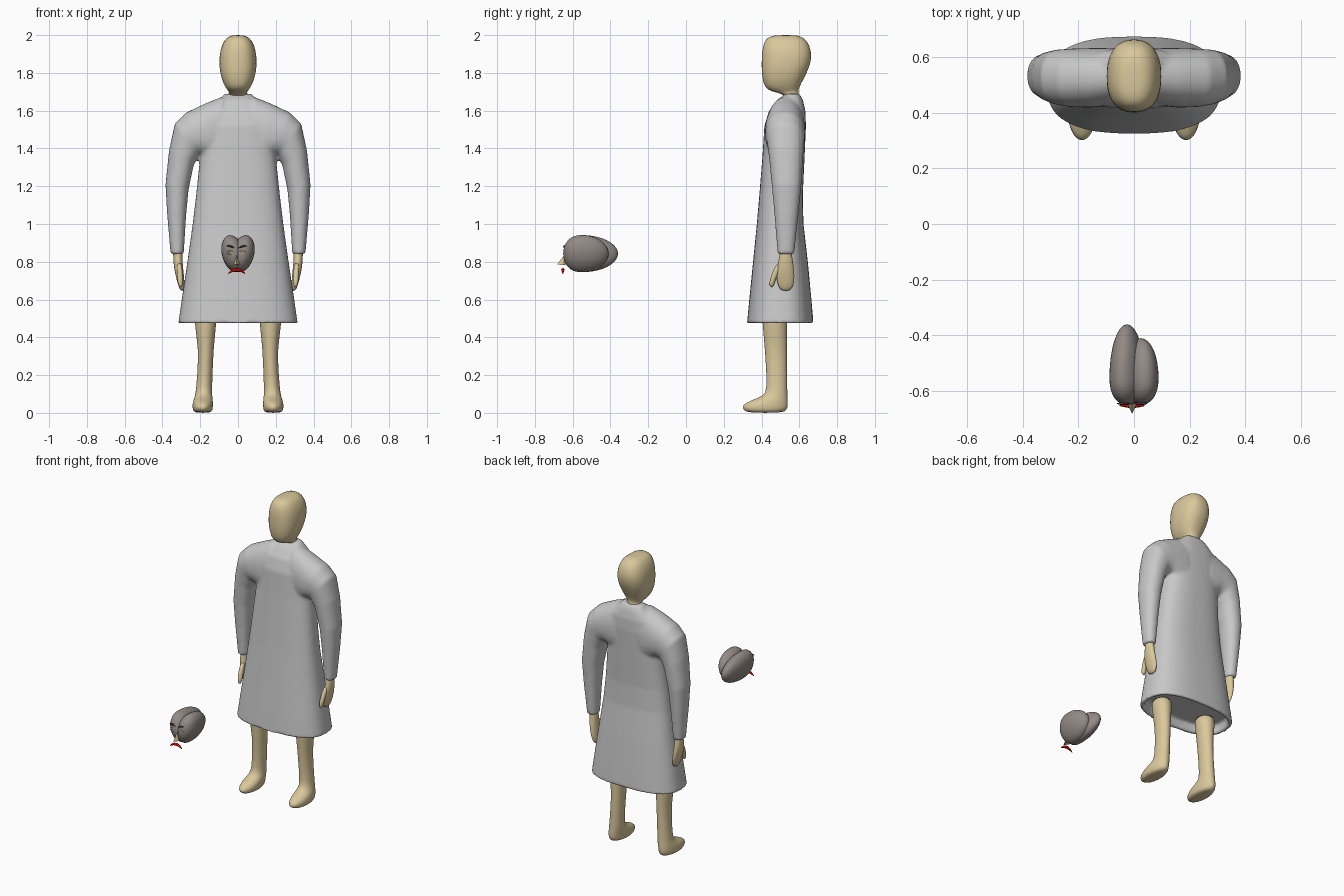
import bpy, bmesh, math
from mathutils import Vector

if "Cube" in bpy.data.objects:
    bpy.data.objects.remove(bpy.data.objects["Cube"])


def material(name, rgb):
    m = bpy.data.materials.new(name)
    m.diffuse_color = (*rgb, 1)
    m.use_nodes = True
    m.node_tree.nodes["Principled BSDF"].inputs["Base Color"].default_value = m.diffuse_color
    return m


SKIN = material("tan skin", (0.70, 0.58, 0.33))
COAT = material("light grey cloth", (0.58, 0.58, 0.58))
LOBE = material("warm grey", (0.29, 0.255, 0.24))
RED = material("red", (0.65, 0.0, 0.0))
DARK = material("dark brown", (0.05, 0.04, 0.035))


def ring(a, b, y0, y1, n=32, e=2.0):
    """Superellipse ring spanning x,z points a-b one way and y0-y1 the other."""
    cx, cz = (a[0] + b[0]) / 2, (a[1] + b[1]) / 2
    ux, uz = (a[0] - b[0]) / 2, (a[1] - b[1]) / 2
    cy, hy = (y0 + y1) / 2, (y1 - y0) / 2
    out = []
    for i in range(n):
        t = 2 * math.pi * i / n
        c, s = math.cos(t), math.sin(t)
        c = math.copysign(abs(c) ** (2 / e), c)
        s = math.copysign(abs(s) ** (2 / e), s)
        out.append(Vector((cx + ux * c, cy + hy * s, cz + uz * c)))
    return out


def loft(bm, rings):
    rows = [[bm.verts.new(p) for p in r] for r in rings]
    n = len(rows[0])
    for r, q in zip(rows, rows[1:]):
        for i in range(n):
            bm.faces.new((r[i], r[(i + 1) % n], q[(i + 1) % n], q[i]))
    bm.faces.new(rows[0])
    bm.faces.new(rows[-1][::-1])


def stack(bm, rows, e=2.0, side=1, n=32):
    """Loft of level rings, rows are (z, centre x, half width, y front, y back)."""
    loft(bm, [ring((side * x + h, z), (side * x - h, z), y0, y1, n, e)
              for z, x, h, y0, y1 in rows])


def finish(bm, name, mat, subsurf=0):
    bmesh.ops.recalc_face_normals(bm, faces=bm.faces)
    for f in bm.faces:
        f.smooth = True
    me = bpy.data.meshes.new(name)
    bm.to_mesh(me)
    bm.free()
    me.materials.append(mat)
    ob = bpy.data.objects.new(name, me)
    bpy.context.collection.objects.link(ob)
    if subsurf:
        mod = ob.modifiers.new("smooth", "SUBSURF")
        mod.levels = mod.render_levels = subsurf
    return ob


# Coat: flared body with a recessed hem, plus two sleeves, fused together
bm = bmesh.new()
stack(bm, [
    (1.69, 0, 0.07, 0.53, 0.60), (1.66, 0, 0.10, 0.485, 0.618),
    (1.60, 0, 0.17, 0.44, 0.632), (1.52, 0, 0.20, 0.415, 0.635),
    (1.36, 0, 0.20, 0.405, 0.628), (1.15, 0, 0.222, 0.388, 0.618),
    (1.00, 0, 0.24, 0.375, 0.622), (0.80, 0, 0.268, 0.355, 0.645),
    (0.60, 0, 0.298, 0.335, 0.664), (0.475, 0, 0.316, 0.323, 0.675),
    (0.475, 0, 0.292, 0.347, 0.651), (0.53, 0, 0.28, 0.36, 0.64)],
    e=2.6, n=48)
for s in (1, -1):
    sleeve = [
        (0.08, 1.675, 0.10, 1.30, 0.425, 0.632),
        (0.17, 1.64, 0.14, 1.33, 0.418, 0.632),
        (0.275, 1.59, 0.175, 1.36, 0.42, 0.63),
        (0.335, 1.53, 0.205, 1.365, 0.428, 0.627),
        (0.365, 1.39, 0.235, 1.31, 0.44, 0.62),
        (0.384, 1.21, 0.262, 1.18, 0.455, 0.61),
        (0.376, 1.06, 0.275, 1.04, 0.468, 0.595),
        (0.357, 0.84, 0.287, 0.84, 0.485, 0.573)]
    loft(bm, [ring((s * a, b), (s * c, d), y0, y1, e=2.2)
              for a, b, c, d, y0, y1 in sleeve])
coat = finish(bm, "coat", COAT)
mod = coat.modifiers.new("fuse", "REMESH")
mod.mode = "VOXEL"
mod.voxel_size = 0.009
mod.use_smooth_shade = True
mod = coat.modifiers.new("soften", "SMOOTH")
mod.factor, mod.iterations = 0.5, 8

# Head and neck
bm = bmesh.new()
stack(bm, [
    (2.0, 0, 0.025, 0.48, 0.58), (1.993, 0, 0.05, 0.44, 0.61),
    (1.97, 0, 0.076, 0.415, 0.642), (1.92, 0, 0.095, 0.402, 0.664),
    (1.86, 0, 0.10, 0.40, 0.664), (1.80, 0, 0.096, 0.40, 0.64),
    (1.74, 0, 0.077, 0.41, 0.607), (1.71, 0, 0.057, 0.43, 0.595),
    (1.698, 0, 0.046, 0.47, 0.595), (1.685, 0, 0.046, 0.53, 0.597),
    (1.62, 0, 0.05, 0.53, 0.60)], e=2.4)
finish(bm, "head", SKIN, 1)

for s, label in ((1, "left"), (-1, "right")):
    # Leg running into a pointed foot
    bm = bmesh.new()
    stack(bm, [
        (0.535, 0.172, 0.06, 0.40, 0.537), (0.48, 0.172, 0.058, 0.405, 0.536),
        (0.38, 0.171, 0.046, 0.413, 0.535), (0.30, 0.17, 0.039, 0.42, 0.535),
        (0.12, 0.18, 0.042, 0.43, 0.536), (0.09, 0.182, 0.046, 0.41, 0.538),
        (0.065, 0.185, 0.052, 0.34, 0.54), (0.042, 0.187, 0.055, 0.297, 0.54),
        (0.015, 0.187, 0.053, 0.30, 0.536), (0.0, 0.187, 0.042, 0.33, 0.51)],
        side=s, n=24)
    finish(bm, label + "_leg", SKIN, 1)
    # Mitten hand with thumb
    bm = bmesh.new()
    stack(bm, [
        (0.88, 0.32, 0.024, 0.50, 0.56), (0.84, 0.319, 0.025, 0.495, 0.56),
        (0.78, 0.317, 0.025, 0.485, 0.57), (0.72, 0.307, 0.022, 0.475, 0.577),
        (0.67, 0.299, 0.017, 0.487, 0.57), (0.645, 0.295, 0.009, 0.505, 0.55)],
        side=s, n=16)
    stack(bm, [
        (0.80, 0.312, 0.014, 0.482, 0.52), (0.74, 0.308, 0.016, 0.455, 0.49),
        (0.69, 0.305, 0.015, 0.438, 0.47), (0.665, 0.304, 0.008, 0.446, 0.462)],
        side=s, n=12)
    finish(bm, label + "_hand", SKIN, 1)

# Floating face: two tilted lobes, blunt in front and long at the back
for s, back, label in ((-1, 0.19, "right"), (1, 0.14, "left")):
    bm = bmesh.new()
    bmesh.ops.create_uvsphere(bm, u_segments=32, v_segments=20, radius=1)
    a = -0.25 * s
    for v in bm.verts:
        x, y, z = v.co.x * 0.06, v.co.y, v.co.z * 0.1
        y = -0.1 * abs(y) ** 0.8 if y < 0 else back * y
        v.co = (s * 0.025 + x * math.cos(a) - z * math.sin(a), -0.55 + y,
                0.843 + x * math.sin(a) + z * math.cos(a))
    finish(bm, label + "_lobe", LOBE)


def tube(name, mat, points, radius):
    """Tapered tube through points of (x, y, z)."""
    cu = bpy.data.curves.new(name, "CURVE")
    cu.dimensions = "3D"
    cu.bevel_depth, cu.bevel_resolution = radius, 2
    cu.use_fill_caps = True
    sp = cu.splines.new("POLY")
    sp.points.add(len(points) - 1)
    for i, p in enumerate(points):
        sp.points[i].co = (*p, 1)
        sp.points[i].radius = 0.25 + 0.75 * math.sin(math.pi * i / (len(points) - 1))
    cu.materials.append(mat)
    ob = bpy.data.objects.new(name, cu)
    bpy.context.collection.objects.link(ob)


def arc(cx, cz, half, rise, y, slope=0.0):
    return [(cx + half * t, y, cz + rise * (1 - t * t) + slope * t)
            for t in [i / 4 - 1 for i in range(9)]]


# Frowning mouth
tube("mouth", RED, arc(-0.007, 0.738, 0.044, 0.02, -0.652), 0.009)
# Brows and eyelids
for s, label in ((-1, "right"), (1, "left")):
    cx = s * 0.032 - 0.007
    tube(label + "_brow", DARK, arc(cx, 0.878, 0.022, 0.004, -0.645, s * 0.006), 0.005)
    tube(label + "_upper_lid", SKIN, arc(cx, 0.853, 0.019, 0.006, -0.647), 0.0035)
    tube(label + "_lower_lid", SKIN, arc(cx, 0.845, 0.019, -0.006, -0.646), 0.0035)

# Wedge nose
bm = bmesh.new()
tip, top, lo, hi, root = [bm.verts.new(p) for p in (
    (-0.007, -0.682, 0.786), (-0.007, -0.645, 0.835), (-0.025, -0.645, 0.782),
    (0.011, -0.645, 0.782), (-0.007, -0.62, 0.79))]
for f in ((tip, top, lo), (tip, hi, top), (tip, lo, hi),
          (root, lo, top), (root, top, hi), (root, hi, lo)):
    bm.faces.new(f)
nose = finish(bm, "nose", SKIN)
for f in nose.data.polygons:
    f.use_smooth = False
